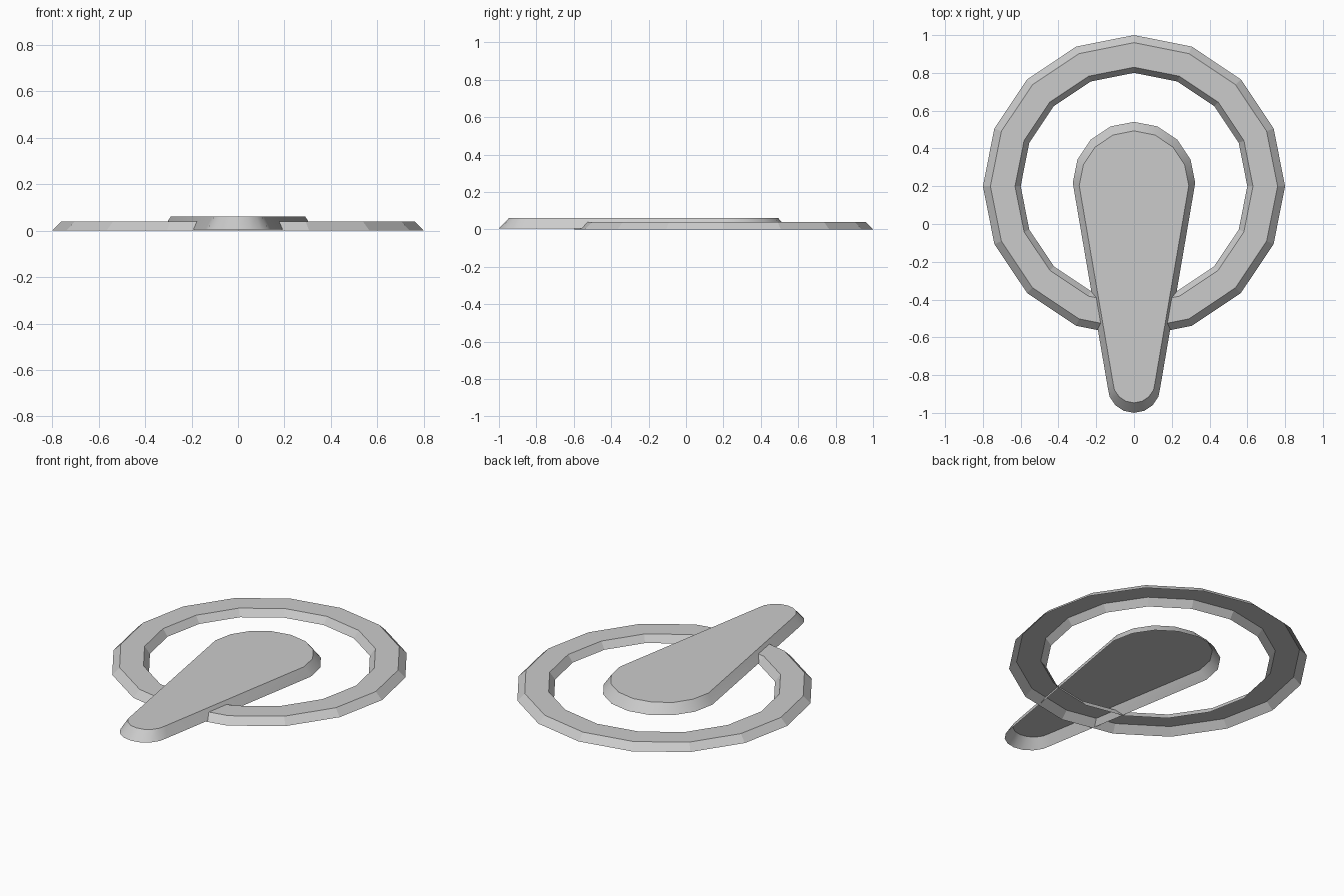
import bpy, bmesh
from math import cos, sin, pi

if "Cube" in bpy.data.objects:
    bpy.data.objects.remove(bpy.data.objects["Cube"])


def arc(cy, r, start, steps):
    """Half circle of points about (0, cy), counter-clockwise."""
    return [(r * cos(start + pi * i / steps), cy + r * sin(start + pi * i / steps))
            for i in range(steps + 1)]


def circle(r, z, n=16, cy=0.2):
    return [(r * sin(-2 * pi * i / n), cy + r * cos(2 * pi * i / n), z) for i in range(n)]


def loft(name, loops, cap=False):
    """Join closed loops into an open-bottomed shell, optionally capping the last."""
    bm = bmesh.new()
    rings = [[bm.verts.new(p) for p in loop] for loop in loops]
    for a, b in zip(rings, rings[1:]):
        n = len(a)
        for i in range(n):
            j = (i + 1) % n
            bm.faces.new((a[i], a[j], b[j], b[i]))
    if cap:
        bm.faces.new(rings[-1])
    mesh = bpy.data.meshes.new(name)
    bm.to_mesh(mesh)
    bm.free()
    obj = bpy.data.objects.new(name, mesh)
    bpy.context.collection.objects.link(obj)
    return obj


# Flat bevelled ring, open underneath
loft("ring", [circle(0.80, 0), circle(0.76, 0.04), circle(0.63, 0.04), circle(0.60, 0)])


# Tapered handle: wide rounded head, narrow rounded tip
def handle_outline(head_y, head_r, tip_y, tip_r, z):
    pts = arc(head_y, head_r, 0, 8) + arc(tip_y, tip_r, pi, 8)
    return [(x, y, z) for x, y in pts]


handle = loft("handle", [handle_outline(0.217, 0.324, -0.86, 0.14, 0.005),
                         handle_outline(0.203, 0.29, -0.835, 0.112, 0.06)], cap=True)
bpy.context.view_layer.objects.active = handle
handle.select_set(True)
bpy.ops.object.shade_smooth_by_angle(angle=0.5)
